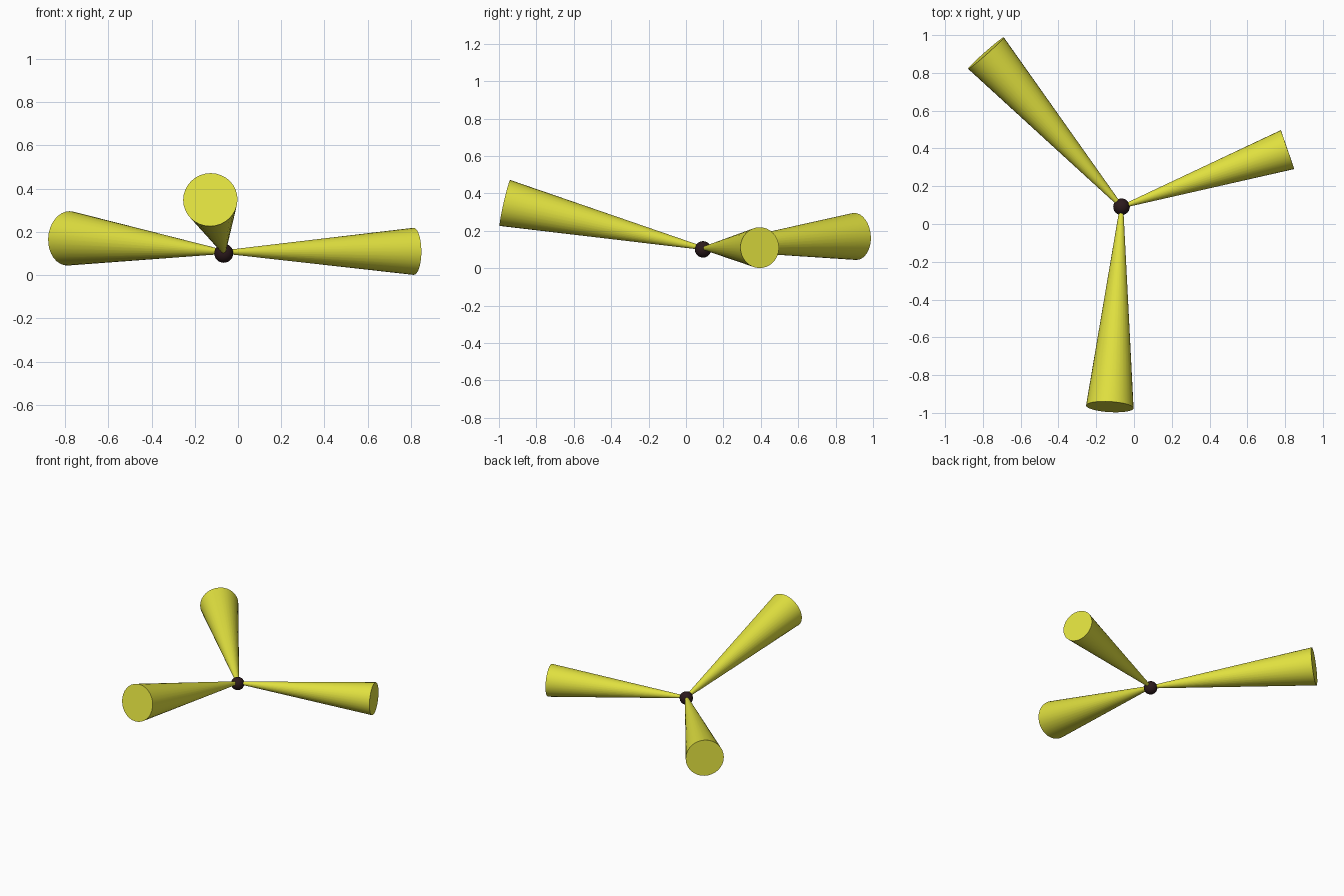
import bpy
from mathutils import Vector

if "Cube" in bpy.data.objects:
    bpy.data.objects.remove(bpy.data.objects["Cube"])

HUB = Vector((-0.066, 0.091, 0.101))


def material(name, color):
    m = bpy.data.materials.new(name)
    m.diffuse_color = (*color, 1)
    m.use_nodes = True
    m.node_tree.nodes["Principled BSDF"].inputs["Base Color"].default_value = m.diffuse_color
    return m


yellow = material("yellow", (0.75, 0.75, 0.05))
dark = material("dark_brown", (0.025, 0.01, 0.012))


def finish(name, mat):
    ob = bpy.context.object
    ob.name = name
    ob.data.materials.append(mat)
    bpy.ops.object.shade_smooth_by_angle()
    return ob


def blade(name, end, r_end):
    # tapered cone with a narrow tip at the hub and a wide flat cap at the end
    start = HUB + (end - HUB).normalized() * 0.02 + Vector((0, 0, 0.006))
    axis = end - start
    bpy.ops.mesh.primitive_cone_add(vertices=32, radius1=r_end * 0.09, radius2=r_end,
                                    depth=axis.length, location=(start + end) / 2)
    bpy.context.object.rotation_euler = axis.to_track_quat('Z', 'Y').to_euler()
    finish(name, yellow)


# central ball
bpy.ops.mesh.primitive_uv_sphere_add(segments=24, ring_count=12, radius=0.044, location=HUB)
finish("hub_ball", dark)

# three radiating cones
blade("front_cone", Vector((-0.128, -0.968, 0.349)), 0.126)
blade("right_cone", Vector((0.813, 0.394, 0.110)), 0.109)
blade("back_left_cone", Vector((-0.784, 0.905, 0.170)), 0.126)
